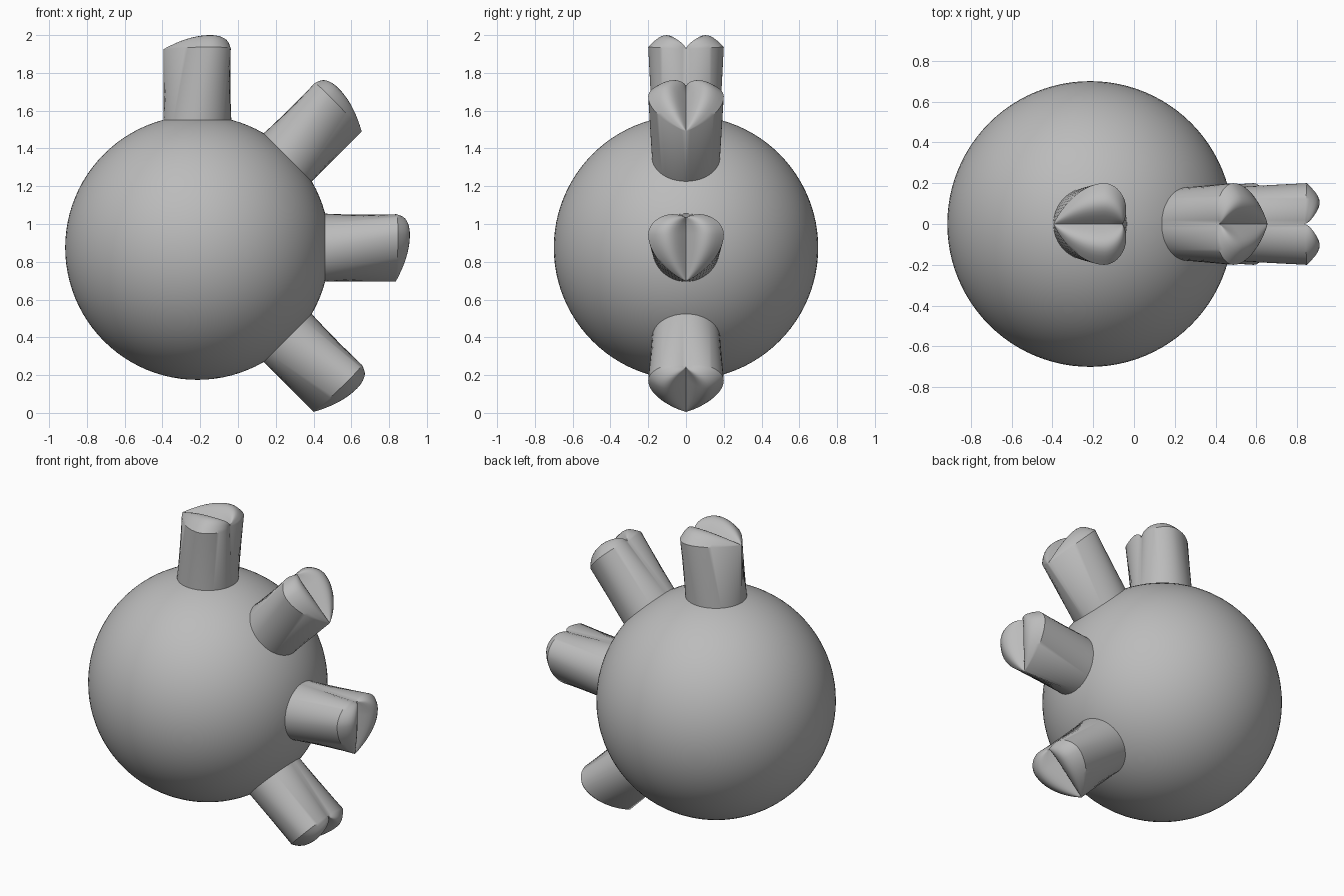
import bpy
import bmesh
from math import sin, cos, pi, radians
from mathutils import Vector
from mathutils.geometry import interpolate_bezier

cube = bpy.data.objects.get("Cube")
if cube:
    bpy.data.objects.remove(cube)

CENTRE = Vector((-0.215, 0, 0.875))
STEPS = 16      # points per curve of the heart half outline
ACROSS = 10     # points across each lobe

grey = bpy.data.materials.new("plain_grey")
grey.use_nodes = True
grey.diffuse_color = (0.5, 0.5, 0.5, 1)
grey.node_tree.nodes["Principled BSDF"].inputs["Base Color"].default_value = (0.5, 0.5, 0.5, 1)


def smooth(obj, angle):
    obj.data.materials.append(grey)
    bpy.ops.object.select_all(action='DESELECT')
    obj.select_set(True)
    bpy.context.view_layer.objects.active = obj
    bpy.ops.object.shade_smooth_by_angle(angle=radians(angle))


def half_heart():
    """Half outline from the pointed tip, round the lobe, to the notch."""
    tip, wide, notch = Vector((-0.18, 0)), Vector((0.07, 0.2)), Vector((0.16, 0))
    first = interpolate_bezier(tip, Vector((-0.12, 0.12)), Vector((-0.02, 0.2)), wide, STEPS + 1)
    second = interpolate_bezier(wide, Vector((0.14, 0.2)), Vector((0.21, 0.1)), notch, STEPS + 1)
    return first + second[1:]


def peg(name, angle, flip):
    """Round peg that lofts into a heart with two domed lobes and a valley."""
    a = radians(angle)
    axis = Vector((cos(a), 0, sin(a)))
    up = Vector((-sin(a), 0, cos(a))) * flip
    bm = bmesh.new()

    def skin(grid):
        rows = [[bm.verts.new(CENTRE + up * u + axis * w + Vector((0, v, 0))) for u, v, w in row]
                for row in grid]
        for r0, r1 in zip(rows, rows[1:]):
            for i in range(len(r0) - 1):
                bm.faces.new((r0[i], r0[i + 1], r1[i + 1], r1[i]))

    rim = half_heart()
    last = len(rim) - 1
    for side in (1, -1):
        wall, cap = [], []
        for i, p in enumerate(rim):
            t = pi * (1 - i / last)
            cu, cv = 0.18 * cos(t), 0.18 * sin(t) * side
            edge = 1.05 + 0.012 * sin(pi * i / last)
            wall.append([(cu, cv, 0.6), (cu, cv, 0.675), (p.x, p.y * side, edge)])
            # Lobe section between the rim and the central valley
            s = i / STEPS
            if s <= 1:
                mid_u, height = -0.18 + 0.25 * s, sin(pi / 2 * s)
            else:
                mid_u, height = 0.07 + 0.09 * (s - 1), max(0, cos(pi / 2 * (s - 1))) ** 0.6
            row = []
            for j in range(ACROSS + 1):
                k = j / ACROSS
                w = 1.05 + (edge - 1.05) * k + 0.069 * height * sin(pi * k)
                row.append((mid_u + (p.x - mid_u) * k, p.y * side * k, w))
            cap.append(row)
        skin(wall)
        skin(cap)
    bmesh.ops.remove_doubles(bm, verts=bm.verts, dist=0.0005)
    bmesh.ops.recalc_face_normals(bm, faces=bm.faces)
    # Close the hidden foot, then make every normal face outward
    bmesh.ops.holes_fill(bm, edges=[e for e in bm.edges if e.is_boundary], sides=0)
    bmesh.ops.recalc_face_normals(bm, faces=bm.faces)
    mesh = bpy.data.meshes.new(name)
    bm.to_mesh(mesh)
    bm.free()
    obj = bpy.data.objects.new(name, mesh)
    bpy.context.collection.objects.link(obj)
    smooth(obj, 35)


# Ball body
bpy.ops.mesh.primitive_uv_sphere_add(segments=96, ring_count=48, radius=0.7, location=CENTRE)
ball = bpy.context.object
ball.name = "ball"
smooth(ball, 30)

# Four pegs fanned round one side; the top one is turned the other way
for name, angle, flip in (("top_peg", 90, -1), ("upper_peg", 45, 1),
                          ("middle_peg", 0, 1), ("lower_peg", -45, 1)):
    peg(name, angle, flip)
